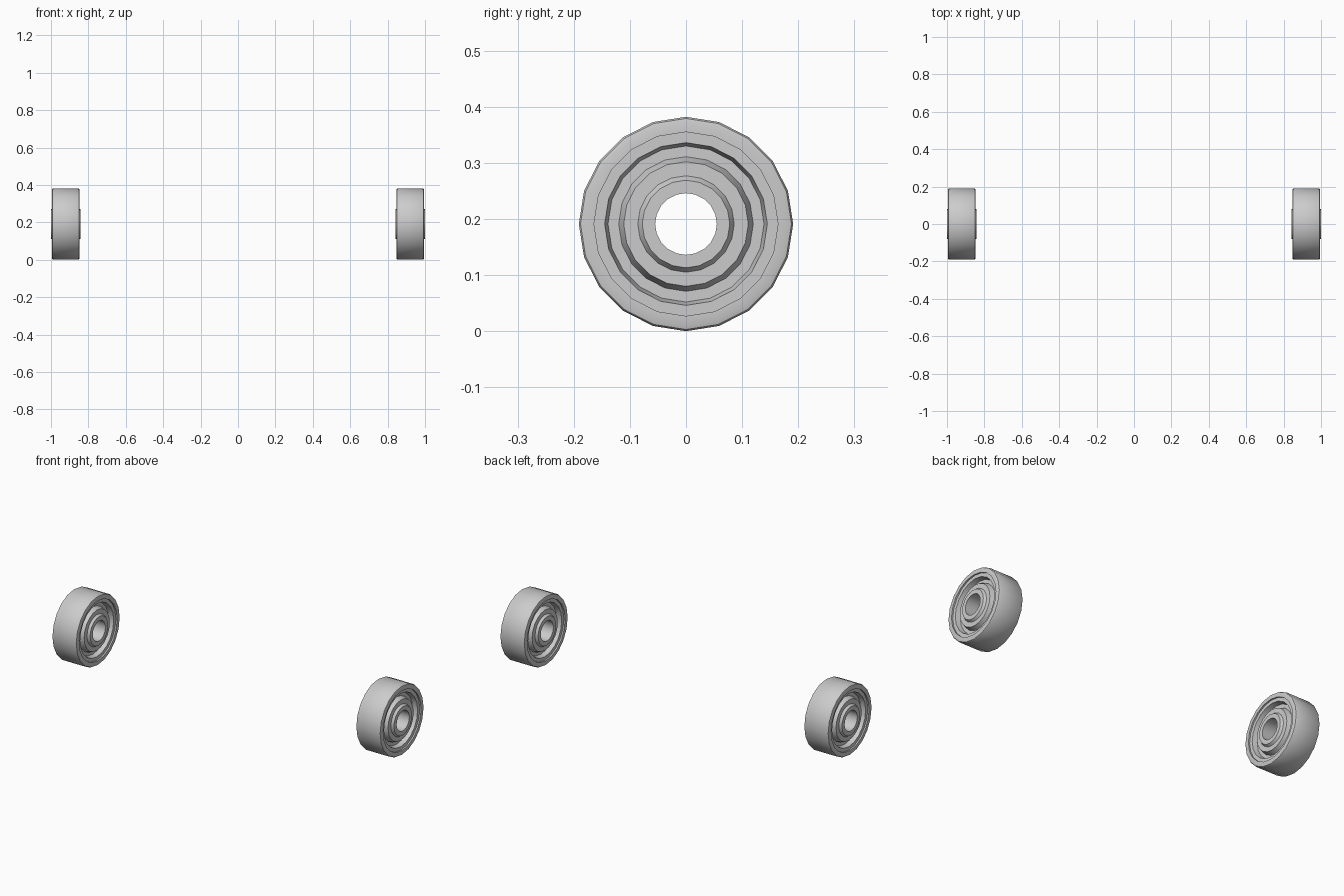
import bpy
import bmesh
import math
from mathutils import Matrix, Vector

cube = bpy.data.objects.get("Cube")
if cube:
    bpy.data.objects.remove(cube)

SIDES = 20
RADIUS = 0.191
TRACK = 0.921

steel = bpy.data.materials.new("light grey metal")
steel.use_nodes = True
grey = (0.6, 0.6, 0.6, 1)
steel.diffuse_color = grey
steel.node_tree.nodes["Principled BSDF"].inputs["Base Color"].default_value = grey

# Half of the wheel section from tread to bore: (radius, distance from mid plane)
half = [
    (RADIUS, 0.067), (0.188, 0.072), (0.181, 0.074),   # rounded outer edge
    (0.164, 0.074), (0.164, 0.066), (0.145, 0.066),    # stepped outer ring
    (0.139, 0.040), (0.120, 0.040),                    # groove
    (0.111, 0.066), (0.086, 0.066),                    # inner disc
    (0.078, 0.079), (0.055, 0.079),                    # hub and bore
]
section = half + [(r, -x) for r, x in reversed(half)]


def make_wheel(name, x):
    """Turn the closed section around the axle."""
    bm = bmesh.new()
    rings = []
    for i in range(SIDES):
        turn = Matrix.Rotation(math.tau * i / SIDES, 3, 'X')
        rings.append([bm.verts.new(turn @ Vector((d, 0, r))) for r, d in section])
    for i, ring in enumerate(rings):
        following = rings[(i + 1) % SIDES]
        for j in range(len(section)):
            k = (j + 1) % len(section)
            bm.faces.new((ring[j], ring[k], following[k], following[j]))
    bmesh.ops.recalc_face_normals(bm, faces=bm.faces)
    mesh = bpy.data.meshes.new(name)
    bm.to_mesh(mesh)
    bm.free()
    mesh.materials.append(steel)
    wheel = bpy.data.objects.new(name, mesh)
    wheel.location = (x, 0, RADIUS)
    bpy.context.collection.objects.link(wheel)
    return wheel


wheels = [make_wheel("left_wheel", TRACK), make_wheel("right_wheel", -TRACK)]

# Smooth tread and bore, crisp steps
bpy.ops.object.select_all(action='DESELECT')
for wheel in wheels:
    wheel.select_set(True)
bpy.context.view_layer.objects.active = wheels[0]
bpy.ops.object.shade_smooth_by_angle(angle=math.radians(35))
